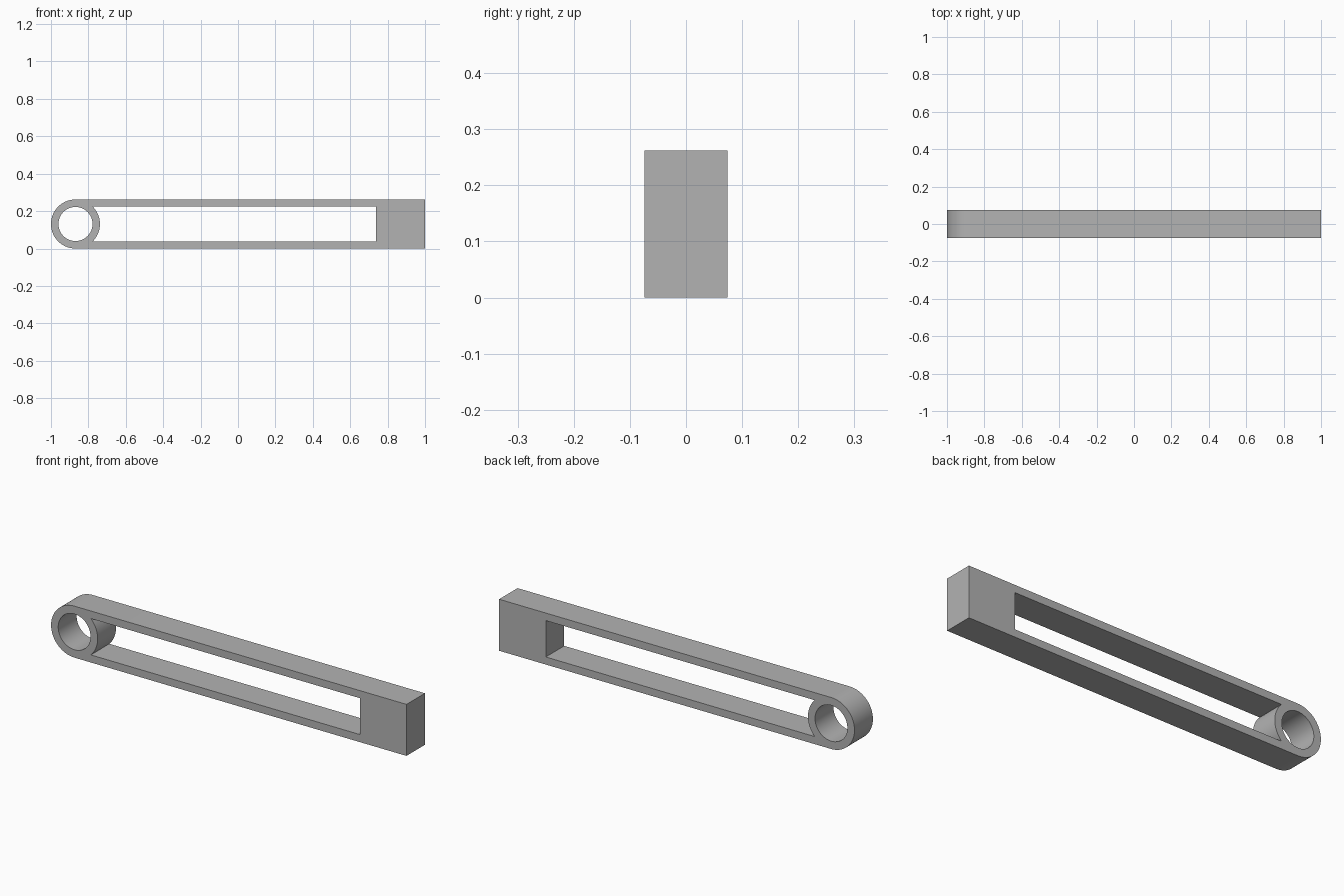
import bpy, bmesh
from math import pi, cos, sin, asin
from mathutils import Vector

cube = bpy.data.objects.get("Cube")
if cube:
    bpy.data.objects.remove(cube, do_unlink=True)

R = 0.131             # outer radius of the eye, half the bar height
HOLE = 0.091          # radius of the pin hole
HALF_DEPTH = 0.074
EYE_X = R - 1
SLOT_END = 0.737
SLOT_HALF = 0.0925    # half height of the slot


def arc(radius, start, end, steps):
    """Points on an arc about the eye centre."""
    return [(EYE_X + radius * cos(a), R + radius * sin(a))
            for a in (start + (end - start) * i / steps for i in range(steps + 1))]


# Material
grey = bpy.data.materials.new("plain grey")
grey.use_nodes = True
colour = (0.45, 0.45, 0.45, 1)
grey.diffuse_color = colour
grey.node_tree.nodes["Principled BSDF"].inputs["Base Color"].default_value = colour

# Profile loops: rounded bar outline, pin hole, slot ending on the eye's curve
outline = arc(R, pi / 2, 3 * pi / 2, 48) + [(1, 0), (1, 2 * R)]
hole = arc(HOLE, 0, 2 * pi, 80)[:-1]
lip = asin(SLOT_HALF / R)
slot = arc(R, -lip, lip, 24) + [(SLOT_END, R + SLOT_HALF), (SLOT_END, R - SLOT_HALF)]

# Fill the profile and extrude it through the depth
bm = bmesh.new()
for loop in (outline, hole, slot):
    verts = [bm.verts.new((x, -HALF_DEPTH, z)) for x, z in loop]
    for a, b in zip(verts, verts[1:] + verts[:1]):
        bm.edges.new((a, b))
bmesh.ops.triangle_fill(bm, edges=bm.edges[:], use_beauty=True, normal=(0, -1, 0))
result = bmesh.ops.extrude_face_region(bm, geom=bm.faces[:], use_keep_orig=True)
moved = [g for g in result["geom"] if isinstance(g, bmesh.types.BMVert)]
bmesh.ops.translate(bm, verts=moved, vec=Vector((0, 2 * HALF_DEPTH, 0)))
bmesh.ops.recalc_face_normals(bm, faces=bm.faces[:])

mesh = bpy.data.meshes.new("slotted_link_arm")
bm.to_mesh(mesh)
bm.free()
mesh.materials.append(grey)
arm = bpy.data.objects.new("slotted_link_arm", mesh)
bpy.context.collection.objects.link(arm)

# Smooth the curved walls, keep the rims sharp
bpy.ops.object.select_all(action="DESELECT")
arm.select_set(True)
bpy.context.view_layer.objects.active = arm
bpy.ops.object.shade_smooth_by_angle(angle=pi / 6)
